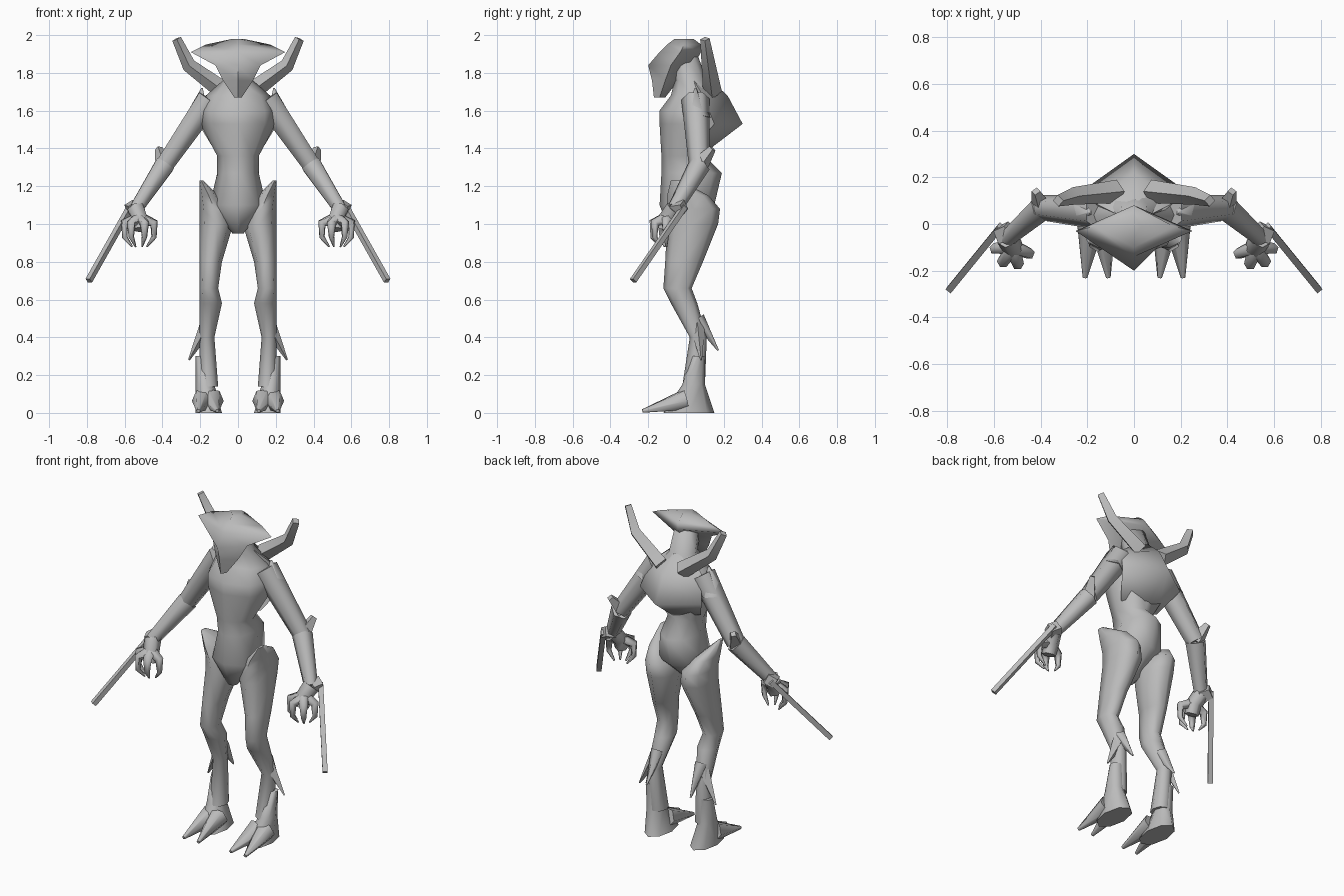
import bpy
import bmesh
from math import sin, cos, pi, radians
from mathutils import Vector

if "Cube" in bpy.data.objects:
    bpy.data.objects.remove(bpy.data.objects["Cube"])

grey = (.5, .5, .5, 1)
hide = bpy.data.materials.new("grey_hide")
hide.use_nodes = True
hide.diffuse_color = grey
hide.node_tree.nodes["Principled BSDF"].inputs["Base Color"].default_value = grey


def build(name, rings, mirrored):
    """Skin a list of point rings, cap both ends and smooth the result."""
    bm = bmesh.new()
    loops = [[bm.verts.new((p.x, p.y, max(p.z, 0))) for p in ring] for ring in rings]
    for lower, upper in zip(loops, loops[1:]):
        for i in range(len(lower)):
            bm.faces.new((lower[i - 1], lower[i], upper[i], upper[i - 1]))
    bm.faces.new(loops[0])
    bm.faces.new(loops[-1])
    bmesh.ops.recalc_face_normals(bm, faces=bm.faces)
    mesh = bpy.data.meshes.new(name)
    bm.to_mesh(mesh)
    bm.free()
    mesh.materials.append(hide)
    for face in mesh.polygons:
        face.use_smooth = True
    mesh.set_sharp_from_angle(angle=radians(75))
    part = bpy.data.objects.new(name, mesh)
    bpy.context.collection.objects.link(part)
    if mirrored:
        part.modifiers.new("Mirror", 'MIRROR')


def ring_around(centre, across, along, sides):
    """Points on an ellipse spanned by two half-axis vectors."""
    angles = [2 * pi * k / sides for k in range(sides)]
    return [centre + across * sin(a) + along * cos(a) for a in angles]


def loft(name, slices, outer=None, sides=8):
    """Stack level slices (height, half width, front, back).

    With an outer limit the part hangs inside that x and is mirrored.
    """
    rings = []
    for height, half, front, back in slices:
        x = 0 if outer is None else outer - half
        centre = Vector((x, (front + back) / 2, height))
        depth = Vector((0, (back - front) / 2, 0))
        rings.append(ring_around(centre, Vector((half, 0, 0)), depth, sides))
    build(name, rings, outer is not None)


def tube(name, path, start, end=.005, sides=6):
    """Mirrored limb along a path, its radius easing from start to end."""
    points = [Vector(p) for p in path]
    last = len(points) - 1
    rings = []
    for i, point in enumerate(points):
        direction = points[min(i + 1, last)] - points[max(i - 1, 0)]
        across = direction.cross(Vector((0, 1, 0))).normalized()
        along = across.cross(direction).normalized()
        radius = start + (end - start) * i / last
        rings.append(ring_around(point, across * radius, along * radius, sides))
    build(name, rings, mirrored=True)


# Trunk running up into the neck, with a jutting rump
loft("torso", [
    (.95, .03, -.08, -.02),
    (1.1, .15, -.14, .15),
    (1.27, .11, -.13, .19),
    (1.36, .11, -.13, .1),
    (1.53, .2, -.14, .2),
    (1.6, .2, -.14, .19),
    (1.68, .17, -.08, .16),
    (1.76, .08, -.06, .11),
    (1.9, .07, -.1, .06),
])

# Ridged hump on the back
loft("hump", [
    (1.4, .13, -.05, .13),
    (1.53, .21, 0, .3),
    (1.68, .17, -.04, .22),
    (1.77, .06, -.05, .12),
], sides=4)

# Wedge-shaped head flaring into side crests
loft("head", [
    (1.67, .02, -.17, -.11),
    (1.76, .08, -.18, -.04),
    (1.84, .12, -.2, .04),
    (1.91, .25, -.14, .08),
    (1.95, .17, -.1, .08),
    (1.98, .03, -.06, .04),
], sides=4)

# Shoulder horns
tube("shoulder_horn", [(.07, .14, 1.7), (.26, .12, 1.84), (.325, .1, 1.98)],
     start=.05, end=.025, sides=4)

# Arms hung on shared joints
shoulder = Vector((.15, .05, 1.66))
elbow = Vector((.39, .07, 1.31))
wrist = Vector((.54, -.06, 1.08))
palm = Vector((.52, -.1, 1.03))
tube("upper_arm", [shoulder, elbow], start=.075, end=.055)
tube("forearm", [elbow, wrist], start=.06, end=.04)
tube("shoulder_point", [(.22, .06, 1.56), (.19, .05, 1.72)], start=.07)
tube("elbow_spur", [elbow, (.42, .14, 1.4)], start=.05, end=.02, sides=4)

# Long rod slung from each wrist
rod_top = Vector((.57, -.01, 1.09))
tube("rod_mount", [wrist, rod_top], start=.05, end=.04, sides=4)
tube("wrist_rod", [rod_top, (.79, -.28, .7)], start=.02, end=.02, sides=4)

# Hand with a fan of claws curling inward
tube("palm", [wrist, palm, palm - Vector((0, .02, .06))], start=.05, end=.04)
for k, finger in enumerate(("thumb", "inner", "middle", "outer")):
    turn = 3.5 + .9 * k
    reach = Vector((cos(turn), sin(turn), 0)) * .08
    drop = Vector((0, 0, .05))
    tube(finger + "_claw",
         [palm, palm + reach - drop / 2, palm + reach - drop * 2, palm + reach / 2 - drop * 3],
         start=.035, sides=5)

# Legs with knees forward, hocks back and peaked hips
loft("leg", [
    (1.23, .01, -.08, -.03),
    (1.15, .05, -.1, .12),
    (1.08, .08, -.1, .18),
    (1, .09, -.1, .17),
    (.8, .06, -.11, .09),
    (.66, .05, -.12, .03),
    (.58, .06, -.08, .06),
    (.4, .04, .02, .11),
    (.14, .05, -.02, .1),
], outer=.205)
tube("hock_spur", [(.15, .06, .5), (.15, .17, .33)], start=.04, sides=5)
tube("ankle_spike", [(.165, .06, .46), (.26, .08, .28)], start=.04, sides=4)

# Split feet
loft("heel", [(.3, .045, .03, .1), (.15, .05, -.02, .1), (0, .07, -.12, .15)], outer=.225)
for toe, side in (("inner_toe", -1), ("outer_toe", 1)):
    root = Vector((.16 + side * .025, 0, .07))
    tube(toe, [root, (.16 + side * .05, -.23, .01)], start=.06, end=.01)
